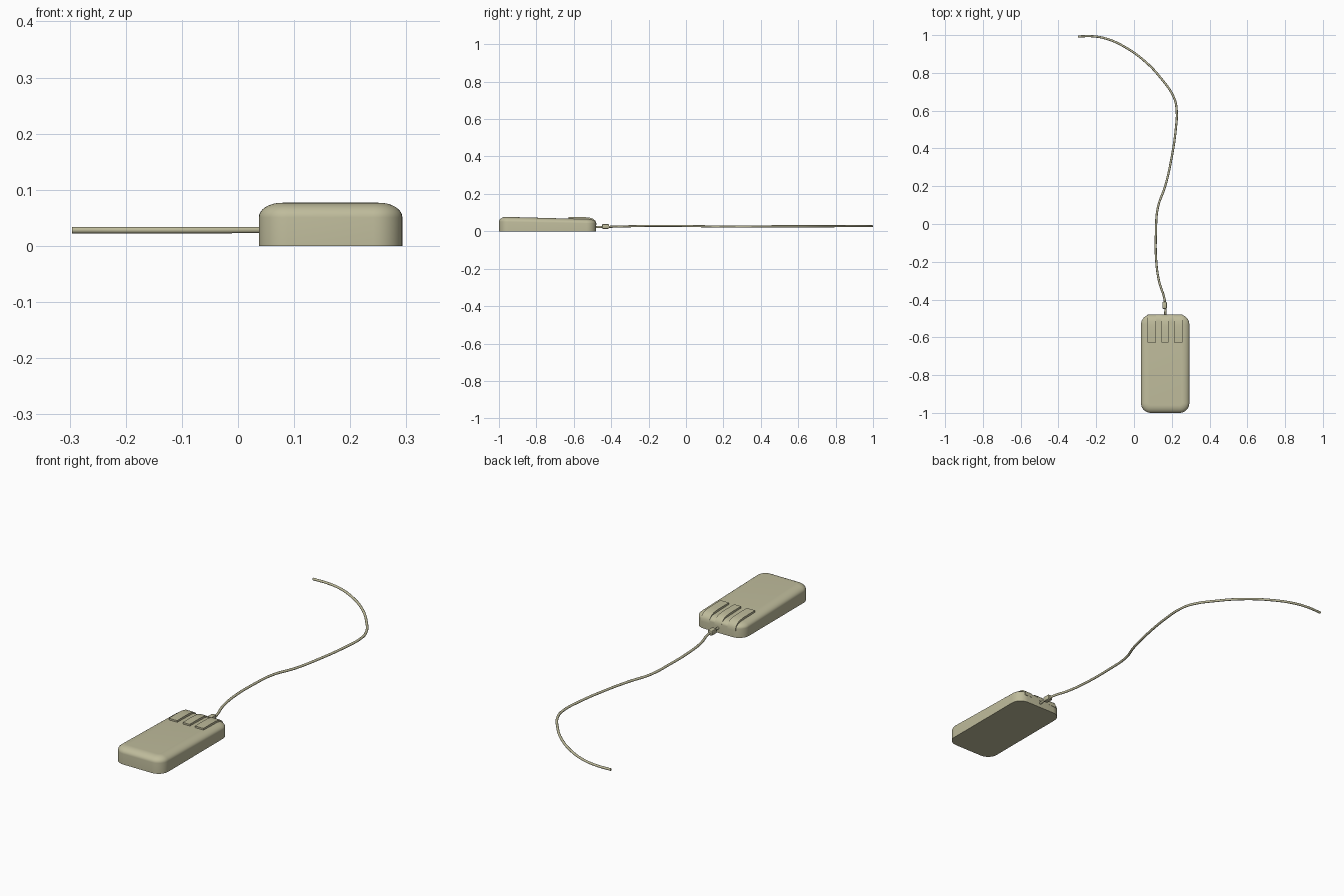
import bpy, bmesh, math

if "Cube" in bpy.data.objects:
    bpy.data.objects.remove(bpy.data.objects["Cube"])

mat = bpy.data.materials.new("warm beige plastic")
mat.diffuse_color = (0.52, 0.50, 0.33, 1)
mat.use_nodes = True
mat.node_tree.nodes["Principled BSDF"].inputs["Base Color"].default_value = mat.diffuse_color
CX = 0.165  # body centre line


def finish(name, bm, angle=35):
    bmesh.ops.recalc_face_normals(bm, faces=bm.faces[:])
    me = bpy.data.meshes.new(name)
    bm.to_mesh(me)
    bm.free()
    ob = bpy.data.objects.new(name, me)
    bpy.context.collection.objects.link(ob)
    me.materials.append(mat)
    smooth(ob, angle)
    return ob


def smooth(ob, angle):
    bpy.ops.object.select_all(action='DESELECT')
    ob.select_set(True)
    bpy.context.view_layer.objects.active = ob
    bpy.ops.object.shade_smooth_by_angle(angle=math.radians(angle))


def top_height(y):
    return 0.077 - 0.012 * min(max((y + 0.96) / 0.44, 0), 1)


# Body: stacked rounded rectangles with a sloping, softly rounded top
def rounded_ring(bm, inset, frac):
    hx, hy, r = 0.128 - inset, 0.26 - inset, 0.052 - inset
    ring = []
    for q, (sx, sy) in enumerate(((1, 1), (-1, 1), (-1, -1), (1, -1))):
        for k in range(9):
            a = math.radians(90 * q + 90 * k / 8)
            x = CX + sx * (hx - r) + r * math.cos(a)
            y = -0.74 + sy * (hy - r) + r * math.sin(a)
            ring.append(bm.verts.new((x, y, frac * top_height(y))))
    return ring


bm = bmesh.new()
levels = [(0, 0)]
for k in range(9):
    a = math.radians(90 * k / 8)
    levels.append((0.04 * (1 - math.cos(a)), 0.66 + 0.34 * math.sin(a)))
rings = [rounded_ring(bm, *lv) for lv in levels]
n = len(rings[0])
for lo, hi in zip(rings, rings[1:]):
    for i in range(n):
        bm.faces.new((lo[i], lo[(i + 1) % n], hi[(i + 1) % n], hi[i]))
bm.faces.new(rings[0][::-1])
bm.faces.new(rings[-1])
finish("mouse_body", bm)

# Three buttons: a side profile that curves over the front edge
profile = [(-0.628, 0.055), (-0.628, 0.076), (-0.58, 0.0765), (-0.54, 0.0755),
           (-0.515, 0.073), (-0.497, 0.067), (-0.486, 0.058), (-0.480, 0.047),
           (-0.479, 0.034), (-0.50, 0.034), (-0.54, 0.05)]
for name, x0, x1 in (("left_button", 0.072, 0.116),
                     ("middle_button", 0.146, 0.183),
                     ("right_button", 0.211, 0.256)):
    bm = bmesh.new()
    a = [bm.verts.new((x0, y, z)) for y, z in profile]
    b = [bm.verts.new((x1, y, z)) for y, z in profile]
    m = len(profile)
    for i in range(m):
        j = (i + 1) % m
        bm.faces.new((a[i], a[j], b[j], b[i]))
    bm.faces.new(a)
    bm.faces.new(b[::-1])
    ob = finish(name, bm)

# Strain relief: small chamfered block on the cable
bm = bmesh.new()
bmesh.ops.create_cube(bm, size=1)
for v in bm.verts:
    v.co = (0.162 + v.co.x * 0.024, -0.430 + v.co.y * 0.038, 0.026 + v.co.z * 0.025)
bmesh.ops.bevel(bm, geom=bm.edges[:], offset=0.005, segments=2,
                profile=0.5, affect='EDGES')
finish("strain_relief", bm)

# Cable: smooth path lying behind the mouse
path = [(0.165, -0.50, 0.022), (0.164, -0.41, 0.024), (0.132, -0.30, 0.027),
        (0.118, -0.20, 0.029), (0.116, -0.05, 0.029), (0.127, 0.09, 0.027),
        (0.165, 0.20, 0.025), (0.197, 0.34, 0.026), (0.222, 0.51, 0.027),
        (0.226, 0.60, 0.027), (0.213, 0.665, 0.027), (0.14, 0.775, 0.027),
        (0.05, 0.868, 0.028), (-0.05, 0.938, 0.028), (-0.14, 0.979, 0.028),
        (-0.22, 0.994, 0.028), (-0.296, 0.993, 0.028)]
cu = bpy.data.curves.new("cable", 'CURVE')
cu.dimensions = '3D'
cu.bevel_depth = 0.0058
cu.bevel_resolution = 3
cu.use_fill_caps = True
cu.resolution_u = 8
sp = cu.splines.new('BEZIER')
sp.bezier_points.add(len(path) - 1)
for p, co in zip(sp.bezier_points, path):
    p.co = co
    p.handle_left_type = p.handle_right_type = 'AUTO'
cable = bpy.data.objects.new("cable", cu)
bpy.context.collection.objects.link(cable)
cu.materials.append(mat)
bpy.ops.object.select_all(action='DESELECT')
cable.select_set(True)
bpy.context.view_layer.objects.active = cable
bpy.ops.object.convert(target='MESH')
smooth(bpy.context.view_layer.objects.active, 50)
